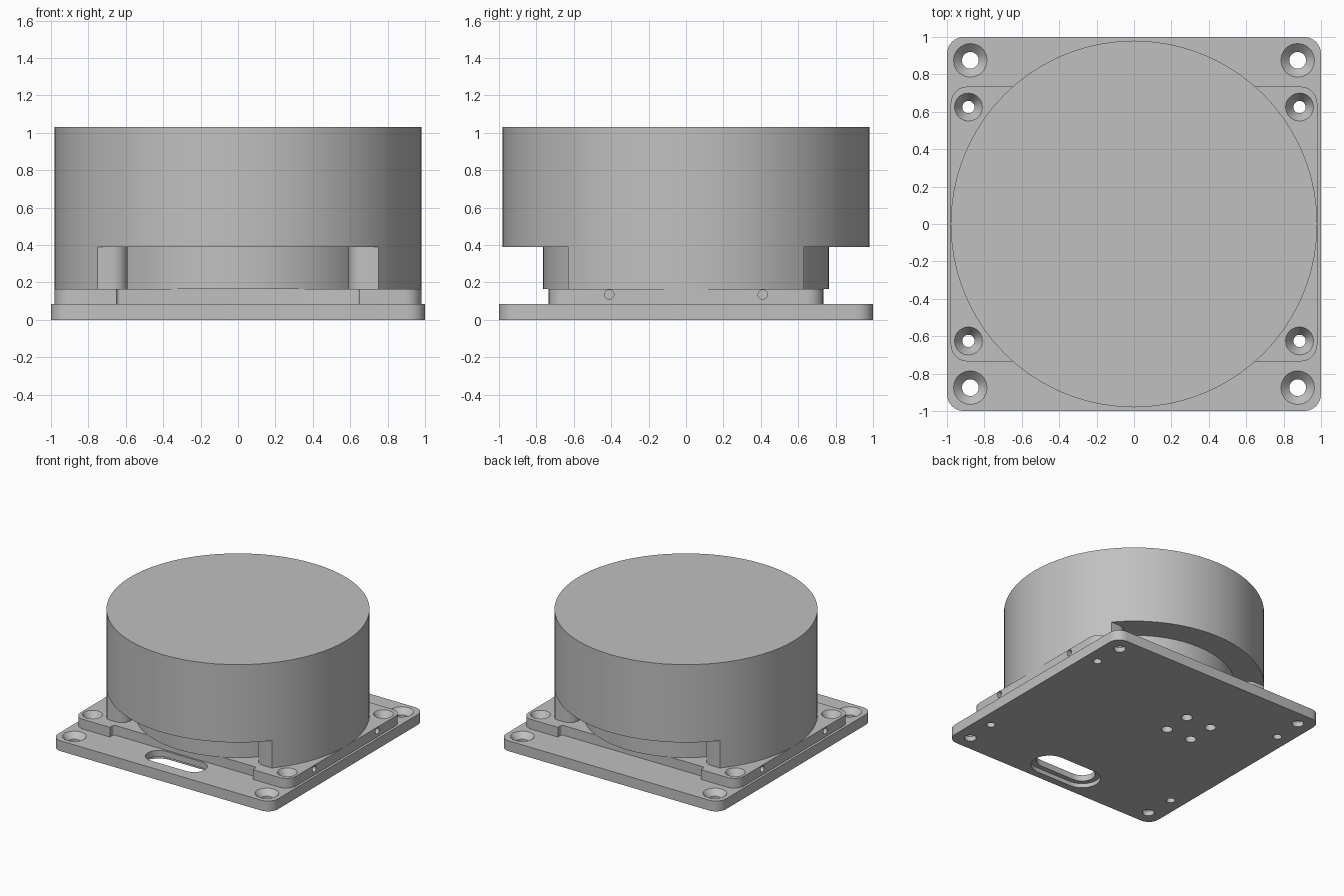
import bpy, bmesh, math
from mathutils import Matrix

old = bpy.data.objects.get("Cube")
if old:
    bpy.data.objects.remove(old, do_unlink=True)

grey = bpy.data.materials.new("plain_grey")
grey.use_nodes = True
GREY = (0.53, 0.53, 0.53, 1)
grey.diffuse_color = GREY
grey.node_tree.nodes["Principled BSDF"].inputs["Base Color"].default_value = GREY


def arc(cx, cy, r, start, end, steps):
    """Points along an arc, angles in degrees."""
    angles = [math.radians(start + (end - start) * i / steps) for i in range(steps + 1)]
    return [(cx + r * math.cos(a), cy + r * math.sin(a)) for a in angles]


def circle(r, n, cx=0, cy=0):
    return arc(cx, cy, r, 0, 360, n)[:-1]


def rounded_rect(hx, hy, r):
    pts = []
    for i, (sx, sy) in enumerate([(1, 1), (-1, 1), (-1, -1), (1, -1)]):
        pts += arc(sx * (hx - r), sy * (hy - r), r, i * 90, i * 90 + 90, 6)
    return pts


def slot_outline(half, r, y):
    return arc(half, y, r, -90, 90, 12) + arc(-half, y, r, 90, 270, 12)


def loft(name, levels):
    """Closed solid through (z, outline) levels with matching point counts."""
    bm = bmesh.new()
    rings = [[bm.verts.new((x, y, z)) for x, y in pts] for z, pts in levels]
    n = len(rings[0])
    for a, b in zip(rings, rings[1:]):
        for i in range(n):
            j = (i + 1) % n
            bm.faces.new((a[i], a[j], b[j], b[i]))
    bm.faces.new(rings[0][::-1])
    bm.faces.new(rings[-1])
    bmesh.ops.recalc_face_normals(bm, faces=bm.faces)
    mesh = bpy.data.meshes.new(name)
    bm.to_mesh(mesh)
    bm.free()
    mesh.materials.append(grey)
    obj = bpy.data.objects.new(name, mesh)
    bpy.context.collection.objects.link(obj)
    return obj


def prism(name, pts, z0, z1):
    return loft(name, [(z0, pts), (z1, pts)])


def countersunk(x, y, r, big_r, z_neck, z_top):
    small, big = circle(r, 20, x, y), circle(big_r, 20, x, y)
    return loft("hole_cutter", [(-0.05, small), (z_neck, small), (z_top, big), (z_top + 0.02, big)])


def cut(obj, cutter):
    cutter.hide_render = True
    mod = obj.modifiers.new("cut", "BOOLEAN")
    mod.operation, mod.solver, mod.object = "DIFFERENCE", "EXACT", cutter
    bpy.context.view_layer.objects.active = obj
    bpy.ops.object.modifier_apply(modifier=mod.name)
    bpy.data.objects.remove(cutter, do_unlink=True)


PLATE_TOP, FLANGE_TOP, DRUM_BOTTOM, DRUM_TOP = 0.085, 0.165, 0.39, 1.03
DRUM_R = 0.98
corners = [(sx, sy) for sx in (-1, 1) for sy in (-1, 1)]

# Square base plate and flange with cut-back front and back edges
plate = prism("base_plate", rounded_rect(1, 1, 0.09), 0, PLATE_TOP)
flange = prism("mounting_flange", rounded_rect(0.98, 0.735, 0.09), PLATE_TOP, FLANGE_TOP)
for side in (-1, 1):
    notch = [(x, y * side) for x, y in
             [(-0.65, 0.8)] + arc(-0.63, 0.705, 0.02, 180, 270, 4)
             + arc(0.63, 0.705, 0.02, 270, 360, 4) + [(0.65, 0.8)]]
    cut(flange, prism("notch_cutter", notch, 0.05, 0.2))

# Countersunk screw holes
for sx, sy in corners:
    cut(plate, countersunk(sx * 0.875, sy * 0.875, 0.045, 0.09, 0.04, PLATE_TOP))
    x, y = sx * 0.885, sy * 0.625
    cut(plate, prism("hole_cutter", circle(0.033, 20, x, y), -0.05, 0.2))
    cut(flange, countersunk(x, y, 0.033, 0.075, 0.1, FLANGE_TOP))

# Four small holes underneath, and the stepped cable slot
for sx, sy in corners:
    hole = circle(0.042, 20, -0.292 + sx * 0.116, 0.292 + sy * 0.116)
    cut(plate, prism("hole_cutter", hole, -0.05, 0.2))
wide, narrow = slot_outline(0.16, 0.14, -0.8), slot_outline(0.16, 0.1, -0.8)
cut(plate, loft("slot_cutter", [(-0.05, wide), (0.035, wide), (0.035, narrow), (0.2, narrow)]))

# Set-screw holes in the flange sides
for sx, sy in corners:
    pin = prism("pin_cutter", circle(0.025, 16), -0.06, 0.06)
    pin.data.transform(Matrix.Translation((sx * 0.98, sy * 0.41, 0.135))
                       @ Matrix.Rotation(math.pi / 2, 4, "Y"))
    cut(flange, pin)

# Hub and the two side supports, flush with the drum
hub = prism("hub", circle(0.765, 72), FLANGE_TOP, DRUM_BOTTOM)
outline = (arc(0, 0, DRUM_R, -40, 40, 16) + arc(0.67, 0.55, 0.08, 90, 180, 6)
           + arc(0.67, -0.55, 0.08, 180, 270, 6))
supports = [prism(name, [(x * s, y) for x, y in outline], FLANGE_TOP, DRUM_BOTTOM)
            for name, s in (("left_support", 1), ("right_support", -1))]

# Large drum
drum = prism("drum", circle(DRUM_R, 72), DRUM_BOTTOM, DRUM_TOP)

bpy.ops.object.select_all(action="DESELECT")
for obj in [plate, flange, hub, drum] + supports:
    obj.select_set(True)
bpy.context.view_layer.objects.active = drum
bpy.ops.object.shade_smooth_by_angle(angle=math.radians(30))
